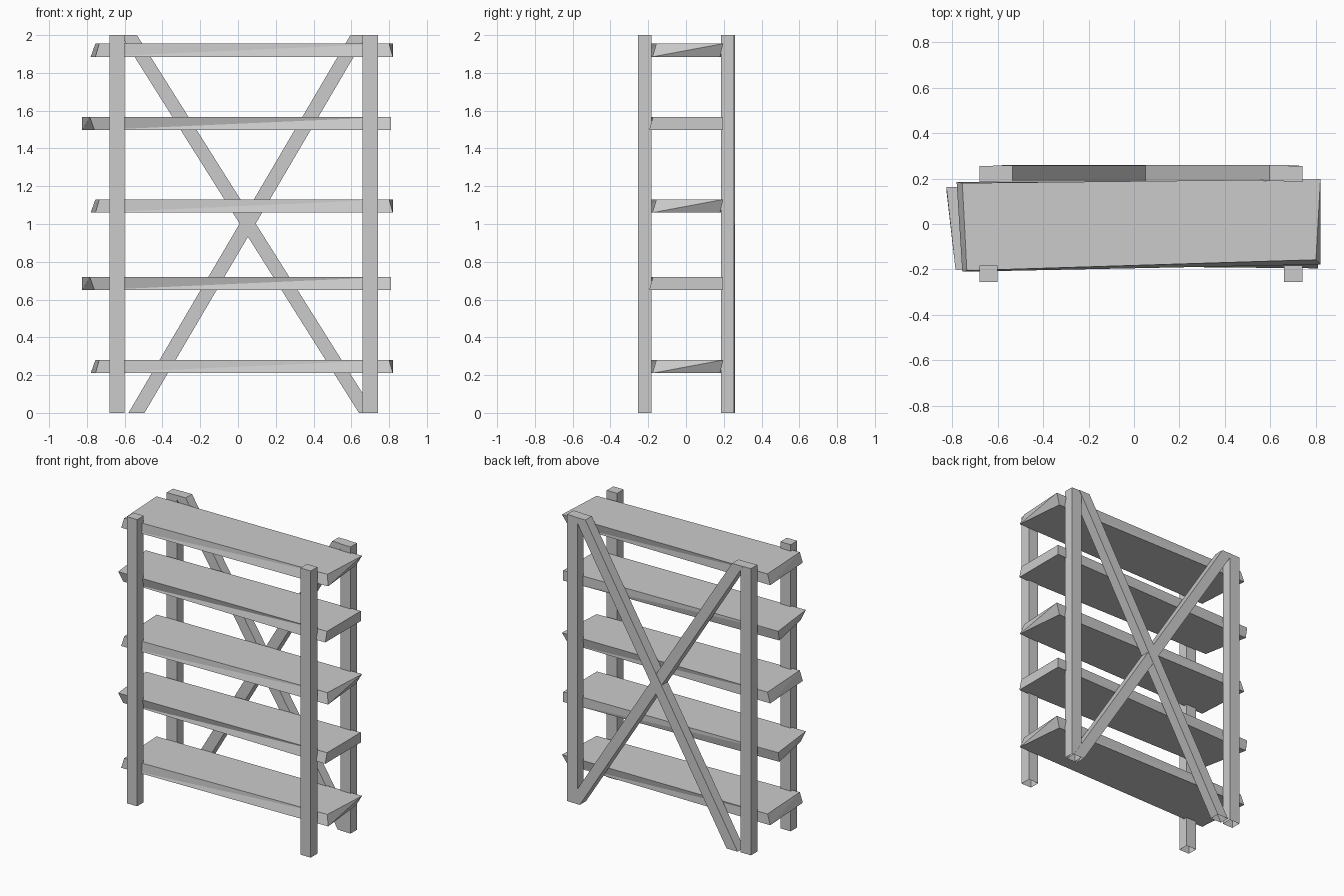
import bpy

if "Cube" in bpy.data.objects:
    bpy.data.objects.remove(bpy.data.objects["Cube"])


def hexa(name, bottom, top, open_bottom=False):
    """Six-sided board; corners run front left, front right, back right, back left."""
    faces = [(4, 5, 6, 7)]
    if not open_bottom:
        faces.append((0, 3, 2, 1))
    for i in range(4):
        j = (i + 1) % 4
        if open_bottom:
            faces.append((i, j, j + 4, i + 4))
        else:  # warped sides are split on the diagonal
            faces += [(i, j, j + 4), (i, j + 4, i + 4)]
    mesh = bpy.data.meshes.new(name)
    mesh.from_pydata(bottom + top, [], faces)
    obj = bpy.data.objects.new(name, mesh)
    bpy.context.collection.objects.link(obj)
    return obj


def bar(name, xb, xt, width, y0, y1):
    """Upright or leaning bar from floor to z = 2, open underneath."""
    def ring(x, z):
        return [(x, y0, z), (x + width, y0, z), (x + width, y1, z), (x, y1, z)]
    return hexa(name, ring(xb, 0), ring(xt, 2), True)


# Four corner posts
for side, x in (("left", -0.68), ("right", 0.66)):
    bar(f"front_post_{side}", x, x, 0.08, -0.255, -0.183)
    bar(f"back_post_{side}", x, x, 0.08, 0.185, 0.255)

# Crossed braces between the back posts
bar("brace_falling", 0.64, -0.62, 0.085, 0.187, 0.257)
bar("brace_rising", -0.58, 0.595, 0.085, 0.189, 0.259)

# Rough-cut shelves, two alternating shapes
shape_a = ([(-0.755, -0.21), (0.82, -0.178), (0.785, 0.18), (-0.78, 0.185)],
           [(-0.735, -0.205), (0.80, -0.157), (0.82, 0.197), (-0.755, 0.18)])
shape_b = ([(-0.76, -0.18), (0.81, -0.195), (0.81, 0.197), (-0.825, 0.148)],
           [(-0.785, -0.20), (0.81, -0.175), (0.81, 0.197), (-0.825, 0.162)])
for n, z in enumerate((0.21, 0.65, 1.06, 1.497, 1.885)):
    low, high = shape_b if n % 2 else shape_a
    hexa(f"shelf_{n + 1}",
         [(x, y, z) for x, y in low],
         [(x, y, z + 0.07) for x, y in high])
